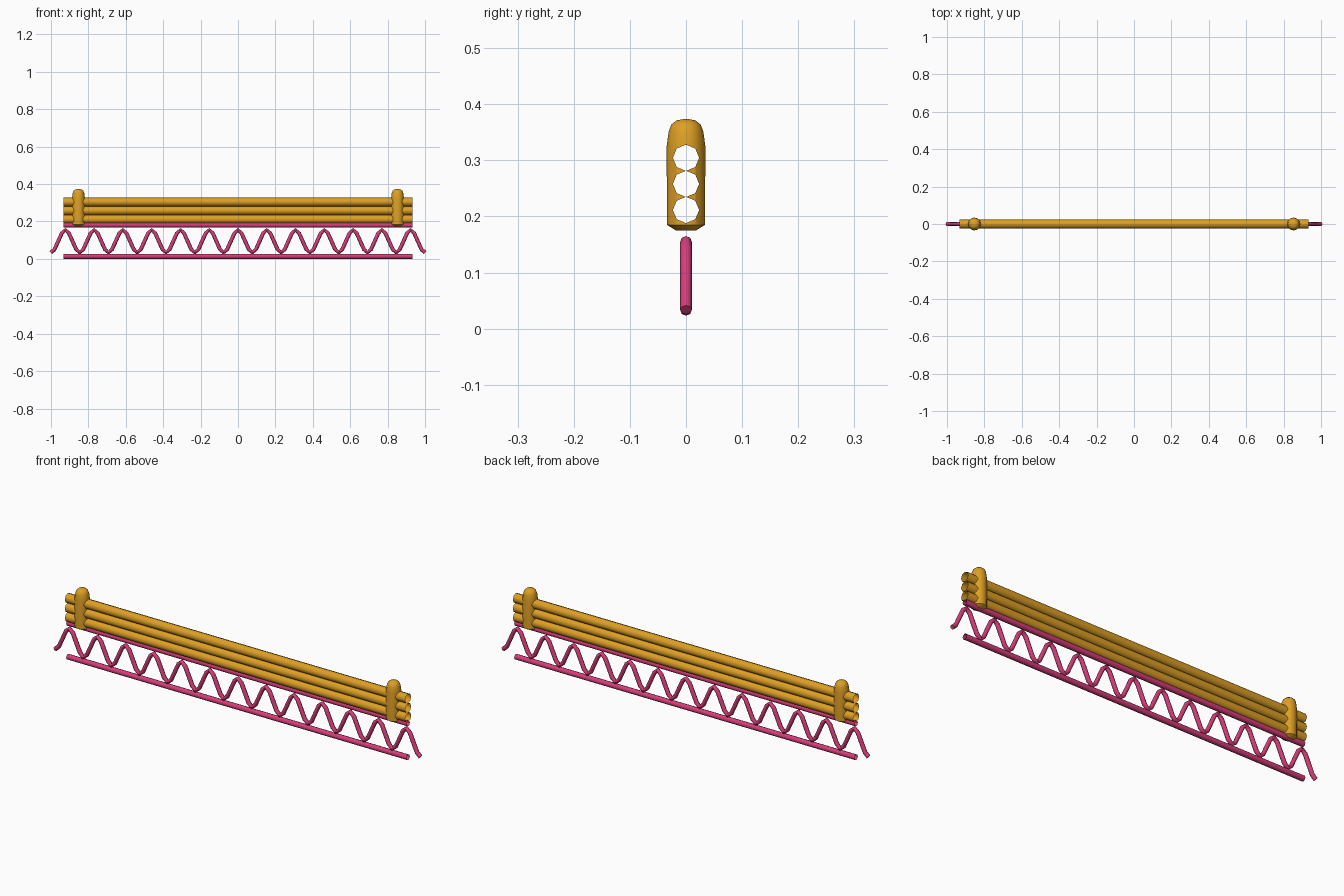
import bpy, bmesh, math
from mathutils import Matrix

if "Cube" in bpy.data.objects:
    bpy.data.objects.remove(bpy.data.objects["Cube"])


def material(name, rgb):
    m = bpy.data.materials.new(name)
    m.diffuse_color = (*rgb, 1)
    m.use_nodes = True
    m.node_tree.nodes["Principled BSDF"].inputs["Base Color"].default_value = m.diffuse_color
    return m


YELLOW = material("golden yellow", (0.73, 0.35, 0.018))
PINK = material("raspberry pink", (0.68, 0.047, 0.195))


def activate(ob):
    bpy.ops.object.select_all(action='DESELECT')
    ob.select_set(True)
    bpy.context.view_layer.objects.active = ob


def finish(ob, mat):
    ob.data.materials.clear()
    ob.data.materials.append(mat)
    activate(ob)
    bpy.ops.object.shade_smooth_by_angle(angle=math.radians(50))


def add_mesh(name, bm):
    me = bpy.data.meshes.new(name)
    bmesh.ops.recalc_face_normals(bm, faces=bm.faces)
    bm.to_mesh(me)
    bm.free()
    ob = bpy.data.objects.new(name, me)
    bpy.context.collection.objects.link(ob)
    return ob


def tube(name, z, radius, length, capped=False):
    """Eight-sided tube along x."""
    bm = bmesh.new()
    bmesh.ops.create_cone(bm, cap_ends=capped, segments=8, radius1=radius,
                          radius2=radius, depth=length,
                          matrix=Matrix.Translation((0, 0, z)) @ Matrix.Rotation(math.pi / 2, 4, 'Y'))
    return add_mesh(name, bm)


def lathe(name, profile, x, sides=12):
    """Turned solid about a vertical axis at x; profile is (radius, z)."""
    bm = bmesh.new()
    rings = [[bm.verts.new((x + r * math.cos(2 * math.pi * i / sides),
                            r * math.sin(2 * math.pi * i / sides), z))
              for i in range(sides)] for r, z in profile]
    for a, b in zip(rings, rings[1:]):
        for i in range(sides):
            j = (i + 1) % sides
            bm.faces.new((a[i], a[j], b[j], b[i]))
    bm.faces.new(rings[0][::-1])
    bm.faces.new(rings[-1])
    return add_mesh(name, bm)


# Three stacked open rails
LENGTH = 1.864
RAIL_Z = (0.2115, 0.258, 0.3045)
RAIL_R = 0.0235
for n, z in enumerate(RAIL_Z):
    finish(tube(f"upper_rail_{n + 1}", z, RAIL_R, LENGTH), YELLOW)

# Rounded posts, bored through where the rails pass
POST = [(0.018, 0.175), (0.034, 0.185), (0.0345, 0.325), (0.031, 0.351),
        (0.026, 0.364), (0.017, 0.371), (0.005, 0.3735)]
cutters = [tube("rail_bore", z, RAIL_R * 0.995, 2.2, True) for z in RAIL_Z]
for side, x in (("left", -0.853), ("right", 0.853)):
    post = lathe(f"{side}_post", POST, x)
    activate(post)
    for c in cutters:
        mod = post.modifiers.new("bore", 'BOOLEAN')
        mod.operation = 'DIFFERENCE'
        mod.solver = 'EXACT'
        mod.object = c
        bpy.ops.object.modifier_apply(modifier=mod.name)
    finish(post, YELLOW)
for c in cutters:
    bpy.data.objects.remove(c)

# Top and bottom chords of the truss
finish(tube("bottom_chord", 0.0135, 0.0135, LENGTH), PINK)
finish(tube("top_chord", 0.181, 0.0135, LENGTH), PINK)

# Wavy web between the chords: 13 peaks over the full length
WAVES, STEPS = 13, 8
curve = bpy.data.curves.new("wavy_web", 'CURVE')
curve.dimensions = '3D'
curve.bevel_depth = 0.0105
curve.bevel_resolution = 2
curve.use_fill_caps = True
spline = curve.splines.new('POLY')
spline.points.add(WAVES * STEPS)
for i, p in enumerate(spline.points):
    z = 0.094 - 0.0605 * math.cos(2 * math.pi * i / STEPS)
    p.co = (-1 + 2 * i / (WAVES * STEPS), 0, z, 1)
web = bpy.data.objects.new("wavy_web", curve)
bpy.context.collection.objects.link(web)
activate(web)
bpy.ops.object.convert(target='MESH')
finish(bpy.context.view_layer.objects.active, PINK)
